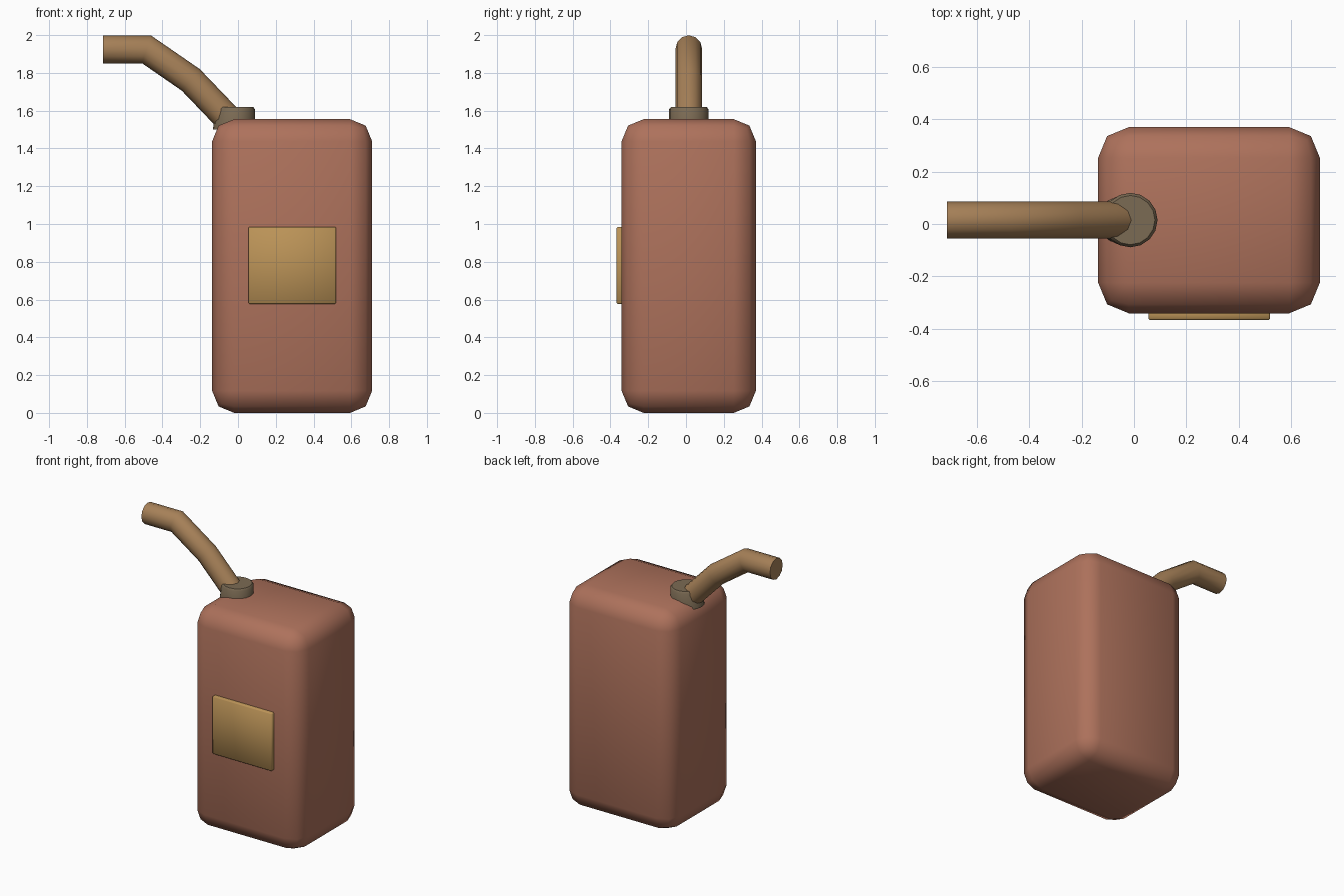
import bpy, bmesh, math
from mathutils import Vector

if "Cube" in bpy.data.objects:
    bpy.data.objects.remove(bpy.data.objects["Cube"])


def material(name, rgb):
    m = bpy.data.materials.new(name)
    m.diffuse_color = (*[(c / 255) ** 2.2 for c in rgb], 1)
    m.use_nodes = True
    m.node_tree.nodes["Principled BSDF"].inputs["Base Color"].default_value = m.diffuse_color
    return m


RED = material("faded red", (172, 113, 92))
OCHRE = material("ochre", (186, 146, 88))
TAN = material("tan", (164, 127, 88))
GREY = material("grey brown", (122, 106, 84))


def finish(name, bm, mat, angle):
    bmesh.ops.recalc_face_normals(bm, faces=bm.faces)
    me = bpy.data.meshes.new(name)
    bm.to_mesh(me)
    bm.free()
    ob = bpy.data.objects.new(name, me)
    bpy.context.collection.objects.link(ob)
    me.materials.append(mat)
    bpy.ops.object.select_all(action='DESELECT')
    ob.select_set(True)
    bpy.context.view_layer.objects.active = ob
    bpy.ops.object.shade_smooth_by_angle(angle=math.radians(angle))
    return ob


def rounded_box(name, lo, hi, bevel, segments, mat):
    lo, hi = Vector(lo), Vector(hi)
    bm = bmesh.new()
    bmesh.ops.create_cube(bm, size=1)
    for v in bm.verts:
        v.co = (lo + hi) / 2 + v.co * (hi - lo)
    bmesh.ops.bevel(bm, geom=bm.edges[:], offset=bevel, segments=segments,
                    profile=0.5, affect='EDGES')
    return finish(name, bm, mat, 50)


# Canister body and front label
rounded_box("canister_body", (-0.137, -0.341, 0), (0.71, 0.37, 1.555), 0.117, 2, RED)
rounded_box("front_label", (0.055, -0.367, 0.577), (0.52, -0.32, 0.985), 0.006, 1, OCHRE)

# Neck: short cylinder, its lower left side flared over the rounded shoulder
CX, CY, R = -0.014, 0.015, 0.104
bm = bmesh.new()
rings = []
for z, r in ((1.5, R), (1.608, R), (1.62, R - 0.01)):
    rings.append([bm.verts.new((CX + r * math.cos(i * math.tau / 16),
                                CY + r * math.sin(i * math.tau / 16), z)) for i in range(16)])
for v in rings[0]:
    if v.co.x < CX - 0.06:
        v.co.x -= 0.015
for a, b in zip(rings, rings[1:]):
    for i in range(16):
        j = (i + 1) % 16
        bm.faces.new((a[i], a[j], b[j], b[i]))
bm.faces.new(rings[0])
bm.faces.new(rings[-1])
finish("neck_cap", bm, GREY, 40)

# Bent spout: mitred rings along a path in the xz plane
path = [Vector(p) for p in ((-0.715, 1.925), (-0.485, 1.925), (-0.25, 1.763), (-0.06, 1.565))]
SIDES, TR = 12, 0.074
bm = bmesh.new()
rings = []
for k, p in enumerate(path):
    d0 = (path[max(k, 1)] - path[max(k, 1) - 1]).normalized()
    n = min(k + 1, len(path) - 1)
    d1 = (path[n] - path[n - 1]).normalized()
    t = (d0 + d1).normalized()
    side = Vector((-t.y, t.x)) / t.dot(d0)
    ring = []
    for i in range(SIDES):
        a = i * math.tau / SIDES
        q = p + side * TR * math.cos(a)
        ring.append(bm.verts.new((q.x, CY + 0.071 * math.sin(a), q.y)))
    rings.append(ring)
for a, b in zip(rings, rings[1:]):
    for i in range(SIDES):
        j = (i + 1) % SIDES
        bm.faces.new((a[i], a[j], b[j], b[i]))
bm.faces.new(rings[0])
bm.faces.new(rings[-1])
finish("spout", bm, TAN, 50)
